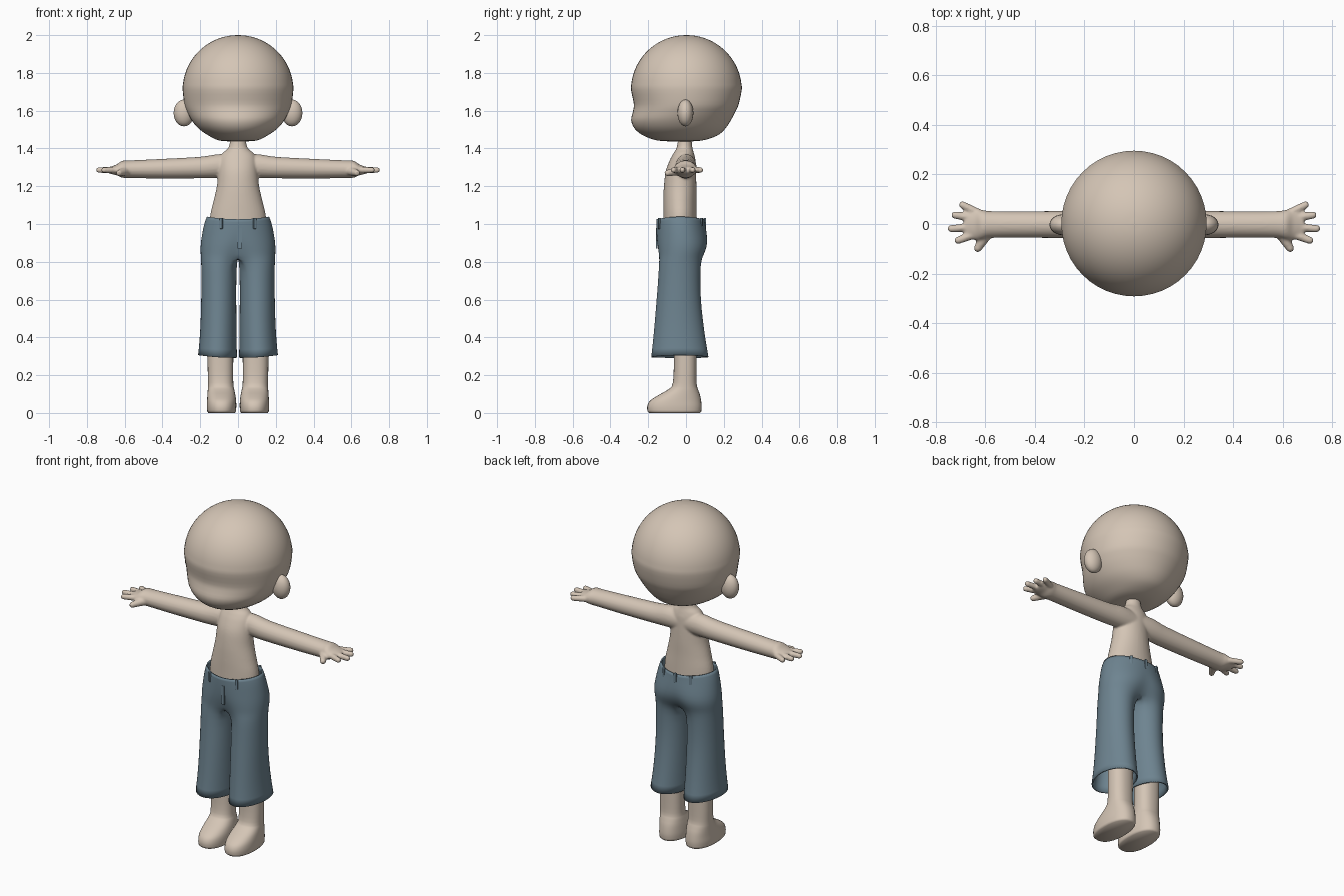
import bpy, bmesh, math
from mathutils import Vector, Matrix

if "Cube" in bpy.data.objects:
    bpy.data.objects.remove(bpy.data.objects["Cube"])


def material(name, rgb):
    m = bpy.data.materials.new(name)
    m.diffuse_color = (*rgb, 1)
    m.use_nodes = True
    m.node_tree.nodes["Principled BSDF"].inputs["Base Color"].default_value = m.diffuse_color
    return m


SKIN = material("warm skin", (0.66, 0.56, 0.465))
DENIM = material("blue denim", (0.155, 0.23, 0.28))


def finish(bm, name, mat):
    bmesh.ops.recalc_face_normals(bm, faces=bm.faces[:])
    for f in bm.faces:
        f.smooth = True
    me = bpy.data.meshes.new(name)
    bm.to_mesh(me)
    bm.free()
    me.materials.append(mat)
    ob = bpy.data.objects.new(name, me)
    bpy.context.collection.objects.link(ob)
    return ob


def mirror(ob):
    ob.modifiers.new("mirror", "MIRROR").use_clip = True


def smooth_rows(rows, n=4):
    """Catmull-Rom interpolation between section rows."""
    out = []
    for i in range(len(rows) - 1):
        a, b = rows[max(i - 1, 0)], rows[i]
        c, d = rows[i + 1], rows[min(i + 2, len(rows) - 1)]
        for k in range(n):
            t = k / n
            out.append([q + 0.5 * t * (r - p + t * (2*p - 5*q + 4*r - s + t * (3*(q - r) + s - p)))
                        for p, q, r, s in zip(a, b, c, d)])
    return out + [list(rows[-1])]


def loft(bm, rings, cap=True):
    vs = [[bm.verts.new(p) for p in r] for r in rings]
    n = len(vs[0])
    for a, b in zip(vs, vs[1:]):
        for i in range(n):
            bm.faces.new((a[i], a[(i + 1) % n], b[(i + 1) % n], b[i]))
    if cap:
        bm.faces.new(vs[0])
        bm.faces.new(vs[-1])


def oval(n, power=2.0):
    for i in range(n):
        a = 2 * math.pi * i / n
        c, s = math.cos(a), math.sin(a)
        yield (math.copysign(abs(c) ** (2 / power), c), math.copysign(abs(s) ** (2 / power), s))


def loft_z(bm, rows, n=40, power=2.0):
    """Rows: height, centre x, half width, front y, back y."""
    loft(bm, [[(x + w * c, (f + b) / 2 + (b - f) / 2 * s, z) for c, s in oval(n, power)]
              for z, x, w, f, b in rows])


def ellipsoid(bm, loc, scale, seg=24):
    mat = Matrix.Translation(loc) @ Matrix.Diagonal((*scale, 1))
    bmesh.ops.create_uvsphere(bm, u_segments=seg, v_segments=seg // 2, radius=1, matrix=mat)


def finger(bm, p, q, r0, r1):
    p, q = Vector(p), Vector(q)
    d = q - p
    rot = d.to_track_quat('Z', 'Y').to_matrix().to_4x4()
    bmesh.ops.create_cone(bm, cap_ends=True, segments=12, radius1=r0, radius2=r1, depth=d.length,
                          matrix=Matrix.Translation((p + q) / 2) @ rot)
    ellipsoid(bm, q, (r1,) * 3, 12)


# Head: round cranium with a small muzzle and a flattened underside
low = [(1.437, 0, 0.02, -0.06, 0.0), (1.442, 0, 0.10, -0.15, 0.085), (1.468, 0, 0.155, -0.225, 0.165),
       (1.505, 0, 0.208, -0.272, 0.208), (1.55, 0, 0.246, -0.290, 0.238), (1.595, 0, 0.270, -0.281, 0.262),
       (1.635, 0, 0.284, -0.276, 0.279)]
top = []
for k in range(13):
    t = math.radians(89 * k / 12)
    r = 0.293 * math.cos(t)
    top.append((1.71 + 0.29 * math.sin(t), 0, r, 0.002 - r, 0.002 + r))
bm = bmesh.new()
loft_z(bm, smooth_rows(low + top, 3), 48)
finish(bm, "head", SKIN)

# Ears
bm = bmesh.new()
ellipsoid(bm, (0.286, -0.003, 1.588), (0.055, 0.042, 0.071))
mirror(finish(bm, "ears", SKIN))

# Upper body: torso, arms, hands and fingers fused into one skin
bm = bmesh.new()
loft_z(bm, smooth_rows([
    (0.92, 0, 0.155, -0.12, 0.06), (1.04, 0, 0.148, -0.12, 0.057), (1.12, 0, 0.130, -0.12, 0.055),
    (1.20, 0, 0.112, -0.117, 0.055), (1.28, 0, 0.104, -0.107, 0.053), (1.34, 0, 0.098, -0.085, 0.05),
    (1.375, 0, 0.082, -0.066, 0.042), (1.41, 0, 0.048, -0.048, 0.033), (1.50, 0, 0.036, -0.036, 0.026)]), 40)
ARM = [(0.0, 1.305, 0.06, 0.05, 0.0), (0.10, 1.307, 0.063, 0.055, 0.0), (0.20, 1.299, 0.057, 0.055, -0.002),
       (0.40, 1.293, 0.052, 0.054, -0.002), (0.57, 1.290, 0.047, 0.054, -0.002),
       (0.612, 1.290, 0.045, 0.060, -0.003), (0.64, 1.287, 0.030, 0.062, -0.003),
       (0.665, 1.285, 0.022, 0.055, -0.003), (0.685, 1.285, 0.016, 0.045, -0.003)]
FINGERS = [((0.63, 0.045), (0.692, 0.077)), ((0.65, 0.025), (0.723, 0.036)),
           ((0.65, -0.012), (0.737, -0.019)), ((0.64, -0.04), (0.71, -0.066))]
for s in (1, -1):
    loft(bm, [[(s * x, y + ry * c, z + rz * k) for c, k in oval(24)]
              for x, z, rz, ry, y in smooth_rows(ARM)])
    for (x0, y0), (x1, y1) in FINGERS:
        finger(bm, (s * x0, y0, 1.286), (s * x1, y1, 1.286), 0.018, 0.0155)
    finger(bm, (s * 0.595, -0.04, 1.28), (s * 0.63, -0.098, 1.27), 0.025, 0.017)
body = finish(bm, "upper_body", SKIN)
rm = body.modifiers.new("fuse", "REMESH")
rm.mode, rm.voxel_size, rm.use_smooth_shade = 'VOXEL', 0.006, True
sm = body.modifiers.new("soften", "SMOOTH")
sm.factor, sm.iterations = 0.5, 6

# Legs with simple rounded feet
bm = bmesh.new()
loft_z(bm, [(0.0, 0.087, 0.070, -0.195, 0.074)] + smooth_rows([
    (0.008, 0.087, 0.076, -0.204, 0.081), (0.035, 0.087, 0.078, -0.205, 0.083),
    (0.065, 0.087, 0.077, -0.190, 0.080), (0.095, 0.088, 0.074, -0.145, 0.074),
    (0.125, 0.090, 0.070, -0.093, 0.064), (0.16, 0.092, 0.067, -0.070, 0.056),
    (0.30, 0.093, 0.068, -0.064, 0.056), (0.80, 0.093, 0.070, -0.064, 0.056)], 3), 32, 2.3)
mirror(finish(bm, "legs", SKIN))

# Trousers: half-hip sections that split into an open, flared leg, then mirrored
PANTS = [  # height, inner x, outer x, front y, back y, hip blend
    (1.03, 0.0, 0.165, -0.157, 0.098, 1.0), (1.00, 0.0, 0.178, -0.158, 0.102, 1.0),
    (0.95, 0.0, 0.190, -0.158, 0.112, 0.95), (0.90, 0.0, 0.198, -0.157, 0.119, 0.8),
    (0.86, 0.0, 0.199, -0.152, 0.110, 0.6), (0.825, 0.0, 0.197, -0.146, 0.092, 0.4),
    (0.79, 0.006, 0.195, -0.143, 0.078, 0), (0.70, 0.009, 0.194, -0.148, 0.076, 0),
    (0.60, 0.009, 0.195, -0.156, 0.078, 0), (0.48, 0.008, 0.198, -0.166, 0.091, 0),
    (0.38, 0.007, 0.204, -0.175, 0.105, 0), (0.292, 0.005, 0.212, -0.185, 0.120, 0)]
OUT, INN = 22, 9
rings = []
for z, xi, xo, yf, yb, hip in PANTS:
    yc, ry, ring = (yf + yb) / 2, (yb - yf) / 2, []
    for j in range(OUT + INN):
        if j <= OUT:
            t = j / OUT
            a, h = math.radians(-130 + 260 * t), math.radians(-90 + 180 * t)
            hx, hy = xo * math.cos(h), yc + ry * math.sin(h)
        else:
            t = (j - OUT) / INN
            a, hx, hy = math.radians(130 + 100 * t), 0, yc + ry * (1 - 2 * t)
        lx, ly = (xi + xo) / 2 + (xo - xi) / 2 * math.cos(a), yc + ry * math.sin(a)
        x, y = lx + (hx - lx) * hip, ly + (hy - ly) * hip
        if hip and (j == 0 or j >= OUT):
            x = 0
        lift = 0.014 * (x / xo) ** 2 if z > 0.98 or z < 0.3 else 0
        ring.append((max(x, 0), y, z - 0.005 * (z > 0.98) + lift))
    rings.append(ring)
bm = bmesh.new()
loft(bm, rings, cap=False)
bmesh.ops.recalc_face_normals(bm, faces=bm.faces[:])
seam = [f for f in bm.faces if all(abs(v.co.x) < 1e-5 for v in f.verts)]
bmesh.ops.delete(bm, geom=seam, context='FACES')
pants = finish(bm, "trousers", DENIM)
mirror(pants)
sub = pants.modifiers.new("round", "SUBSURF")
sub.levels = sub.render_levels = 1
so = pants.modifiers.new("cloth", "SOLIDIFY")
so.thickness, so.offset = 0.008, -1

# Belt loops around the waistband
bm = bmesh.new()
for x, front in ((0.088, 1), (-0.088, 1), (0.088, 0), (-0.088, 0), (0, 0)):
    k = math.sqrt(1 - (x / 0.172) ** 2)
    y = -0.03 + (-0.128 if front else 0.130) * k
    turn = math.atan2(x * 0.55, 0.128 * k) * (1 if front else -1)
    m = (Matrix.Translation((x, y, 1.003)) @ Matrix.Rotation(turn, 4, 'Z')
         @ Matrix.Diagonal((0.017, 0.014, 0.058, 1)))
    bmesh.ops.create_cube(bm, size=1, matrix=m)
loops = finish(bm, "belt_loops", DENIM)
for p in loops.data.polygons:
    p.use_smooth = False
bv = loops.modifiers.new("soft_edges", "BEVEL")
bv.width, bv.segments = 0.003, 2

# Fly flap, a thin plate on the front
bm = bmesh.new()
bmesh.ops.create_cube(bm, size=1, matrix=Matrix.Translation((0.009, -0.1545, 0.925))
                      @ Matrix.Diagonal((0.022, 0.009, 0.11, 1)))
fly = finish(bm, "fly_flap", DENIM)
for p in fly.data.polygons:
    p.use_smooth = False
